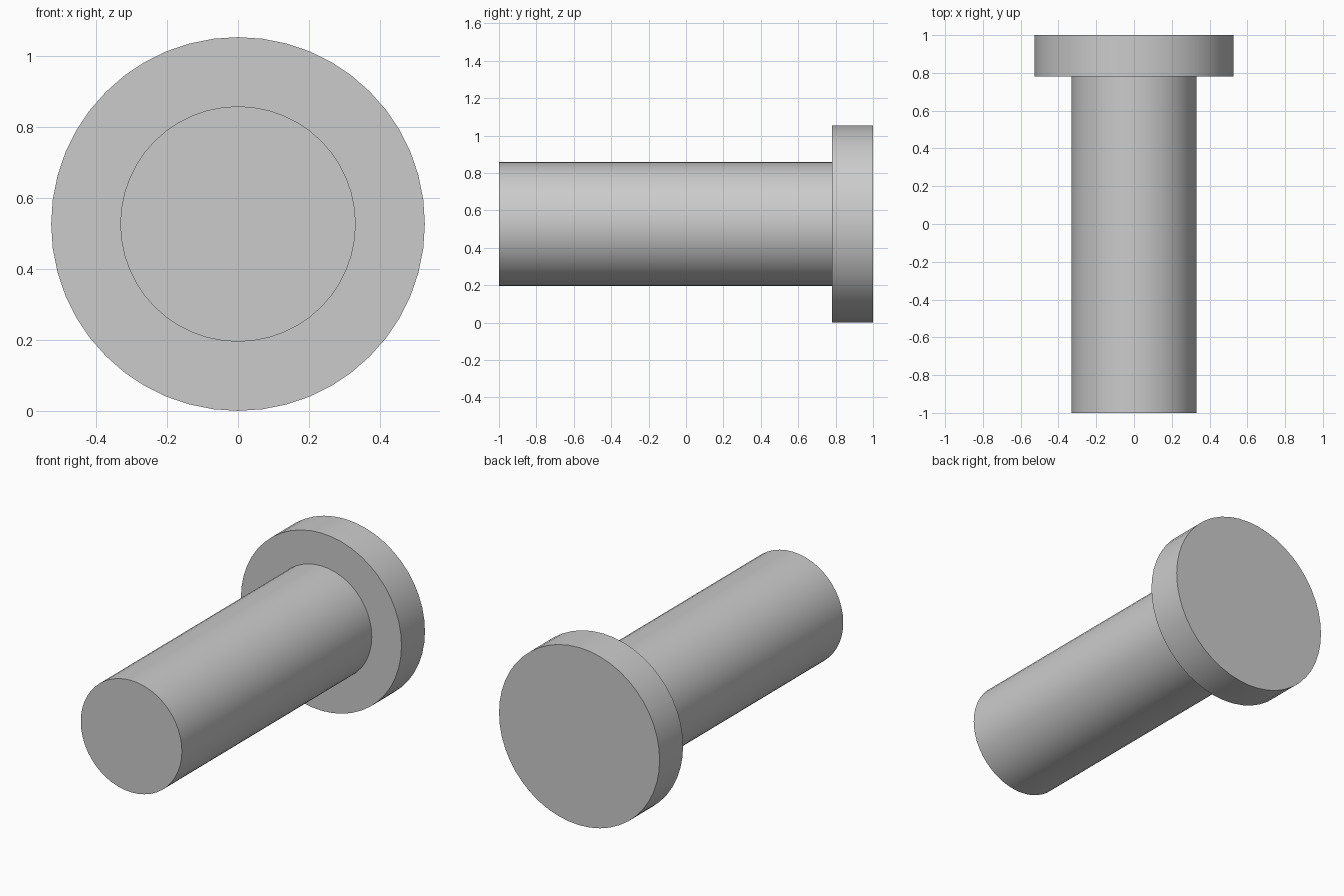
import bpy
import math

cube = bpy.data.objects.get("Cube")
if cube:
    bpy.data.objects.remove(cube, do_unlink=True)

# Plain grey metal
grey = bpy.data.materials.new("grey_metal")
grey.use_nodes = True
colour = (0.6, 0.6, 0.6, 1)
grey.diffuse_color = colour
grey.node_tree.nodes["Principled BSDF"].inputs["Base Color"].default_value = colour

HEAD_RADIUS = 0.527
SHAFT_RADIUS = 0.332
HEAD_FRONT = 0.78


def cylinder_along_y(name, radius, y_start, y_end):
    """Smooth-sided capped cylinder lying along y, at the head's centre height."""
    bpy.ops.mesh.primitive_cylinder_add(
        vertices=48, radius=radius, depth=y_end - y_start,
        location=(0, (y_start + y_end) / 2, HEAD_RADIUS),
        rotation=(math.pi / 2, 0, 0))
    part = bpy.context.object
    part.name = name
    part.data.materials.append(grey)
    bpy.ops.object.shade_smooth_by_angle(angle=math.radians(30))
    return part


# Long round shaft and the wide flat head behind it
cylinder_along_y("shaft", SHAFT_RADIUS, -1, HEAD_FRONT)
cylinder_along_y("head", HEAD_RADIUS, HEAD_FRONT, 1)
